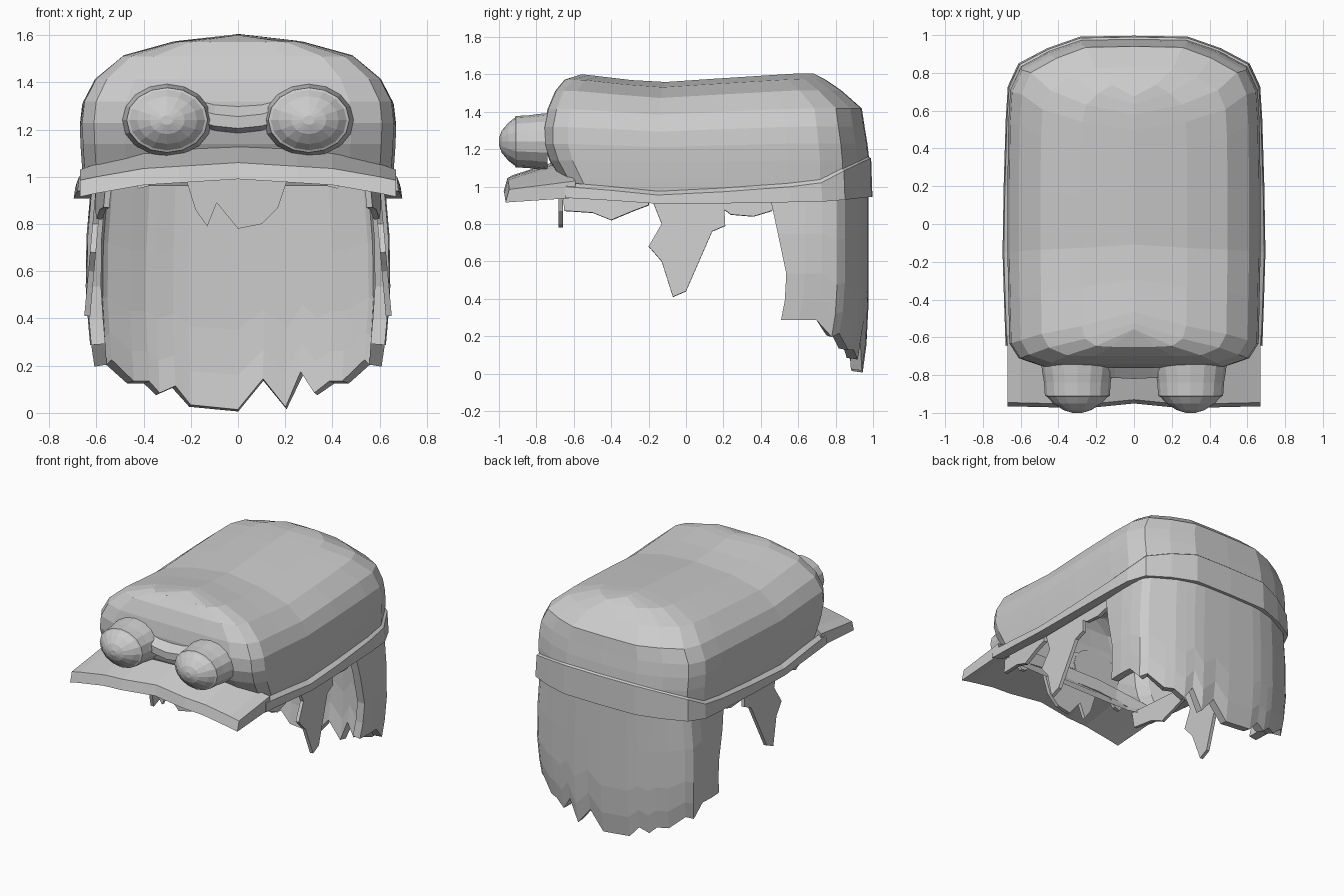
import bpy, bmesh, math
from mathutils import Vector

if bpy.data.objects.get("Cube"):
    bpy.data.objects.remove(bpy.data.objects["Cube"])

grey = bpy.data.materials.new("light_grey")
grey.use_nodes = True
colour = (0.6, 0.6, 0.6, 1)
grey.diffuse_color = colour
grey.node_tree.nodes["Principled BSDF"].inputs["Base Color"].default_value = colour


def interpolate(points, value):
    """Piecewise linear lookup, clamped at both ends."""
    if value <= points[0][0]:
        return points[0][1]
    for (a, low), (b, high) in zip(points, points[1:]):
        if value <= b:
            return low + (high - low) * (value - a) / (b - a)
    return points[-1][1]


def finish(name, bm, thickness=0):
    bmesh.ops.remove_doubles(bm, verts=bm.verts, dist=0.0005)
    bmesh.ops.recalc_face_normals(bm, faces=bm.faces)
    mesh = bpy.data.meshes.new(name)
    bm.to_mesh(mesh)
    bm.free()
    mesh.materials.append(grey)
    part = bpy.data.objects.new(name, mesh)
    bpy.context.collection.objects.link(part)
    if thickness:
        solid = part.modifiers.new("thickness", "SOLIDIFY")
        solid.thickness = thickness
        solid.offset = 0
    return part


def loft(name, sections, closed=True, caps=True, thickness=0):
    """Join sections of equal length with quads."""
    bm = bmesh.new()
    rows = [[bm.verts.new(p) for p in section] for section in sections]
    count = len(rows[0])
    for a, b in zip(rows, rows[1:]):
        for i in range(count if closed else count - 1):
            j = (i + 1) % count
            bm.faces.new((a[i], a[j], b[j], b[i]))
    if closed and caps:
        bm.faces.new(rows[0])
        bm.faces.new(rows[-1])
    return finish(name, bm, thickness)


def lock_of_hair(name, outline, place, thickness=0.025):
    """A flat cut-out lock, positioned by the place function."""
    bm = bmesh.new()
    bm.faces.new([bm.verts.new(place(u, v)) for u, v in outline])
    return finish(name, bm, thickness)


# Half of the cap's plan, from the middle of the front to the middle of the back
half_plan = [(0, -.77), (.28, -.77), (.48, -.765), (.61, -.72), (.66, -.64), (.665, -.4),
             (.67, -.15), (.67, .2), (.665, .55), (.655, .72), (.6, .84), (.45, .92),
             (.28, .98), (0, .985)]
plan = half_plan + [(-x, y) for x, y in half_plan[-2:0:-1]]

# Hollow crown: each level gives height, width scale, front y and back y
crown_top = [(-.55, 1.6), (-.17, 1.555), (.2, 1.58), (.6, 1.605)]
levels = [(0, .975, -.63, .97), (.12, .985, -.67, .98), (.28, .995, -.73, .98),
          (.42, 1, -.76, .97), (.56, .985, -.76, .955), (.71, .91, -.74, .94),
          (.86, .74, -.7, .83), (.955, .42, -.65, .74), (1, 0, -.56, .68)]
rings = []
for height, width, front, back in levels:
    ring = []
    for x, y in plan:
        y *= front / -.77 if y < 0 else back / .985
        z = .96 + height * (interpolate(crown_top, y) - .96)
        ring.append((x * width, y, z))
    rings.append(ring)
loft("cap_crown", rings, caps=False)

# Band around the sides and back, open where the visor joins
band_top = [(-.6, 1.02), (-.1, .97), (.7, 1.03), (.87, 1.12), (.98, 1.17)]
band_base = [(-.6, .94), (-.1, .905), (.75, .92), (.98, .945)]
band = []
for x, y in half_plan[4:] + [(-x, y) for x, y in half_plan[-2:3:-1]]:
    top, base = interpolate(band_top, y), interpolate(band_base, y)
    wide = interpolate([(-.6, 1.02), (-.2, 1.03), (.6, 1.01)], y)
    band.append([(x * .98, y * .98, top), (x * wide, y * 1.005, top - .02),
                 (x * (wide + .01), y * 1.012, base), (x * .93, y * .95, base)])
loft("cap_band", band)

# Visor, arched across its width
visor = []
for x in (-.67, -.6, -.4, -.25, 0, .25, .4, .6, .67):
    reach = abs(x)
    front = interpolate([(0, -.95), (.25, -.975), (.67, -.965)], reach)
    edge = interpolate([(0, 1.06), (.4, 1.035), (.6, 1), (.67, .985)], reach)
    back = interpolate([(0, 1.14), (.3, 1.13), (.5, 1.09), (.67, 1.03)], reach)
    hinge = interpolate([(0, -.68), (.5, -.65), (.67, -.59)], reach)
    visor.append([(x, front + .02, edge), (x, front, edge - .07),
                  (x, hinge, back - .09), (x, hinge, back)])
loft("visor", visor)

# Goggles: flanged cup and domed lens on each side, joined by a bridge
profile = [(-.74, 1.16), (-.79, 1.12), (-.84, 1.07), (-.91, 1.04), (-.915, .97),
           (-.95, .77), (-.985, .45), (-1, .15)]
for side, label in ((1, "left"), (-1, "right")):
    cup = []
    for y, scale in profile:
        ring = []
        for i in range(16):
            angle = math.tau * i / 16
            ring.append((side * (.3 + .165 * scale * math.cos(angle)), y,
                         1.24 + .132 * scale * math.sin(angle)))
        cup.append(ring)
    loft(label + "_goggle", cup)

bridge = [(x, -.82 + abs(x) * .05, 1.235 + x * x) for x in (-.2, -.1, 0, .1, .2)]
loft("goggle_bridge", [[(x, y + .07, z + .07), (x, y, z + .02), (x, y, z - .03),
                        (x, y + .07, z - .05)] for x, y, z in bridge])

# Long hair at the back: columns of x and ragged lower edge
tips = [(-.57, .22), (-.47, .13), (-.4, .13), (-.35, .08), (-.28, .11), (-.21, .03),
        (0, .01), (.11, .14), (.21, .02), (.28, .17), (.34, .08), (.41, .13),
        (.47, .13), (.57, .22)]
depth = [(0, .97), (.25, .965), (.4, .93), (.57, .85)]
side_columns = [(.6, .82, .2), (.61, .75, .29), (.615, .66, .29), (.61, .565, .29)]
columns = [(-x, y, z) for x, y, z in reversed(side_columns)]
columns += [(x, interpolate(depth, abs(x)), z) for x, z in tips] + side_columns
hair = []
for x, y, tip in columns:
    column = []
    for t, swell, lean in ((0, .96, 0), (.35, .995, 0), (.65, 1, 0), (.85, .985, -.01),
                           (1, .97, -.03)):
        sweep = -.1 * max(0, 1 - 1.5 * t) if y < .6 else 0
        column.append((x * swell, y + lean + sweep - .025, .99 + (tip - .99) * t))
    hair.append(column)
loft("back_hair", hair, closed=False, thickness=.06)

# Side locks and short fringes, mirrored
long_lock = [(-.2, .98), (-.17, .9), (-.13, .8), (-.2, .68), (-.13, .6), (-.07, .41),
             (0, .44), (.14, .76), (.21, .79), (.2, .98)]
front_fringe = [(-.66, .98), (-.65, .87), (-.5, .86), (-.4, .82), (-.28, .87), (-.2, .9),
                (-.2, .98)]
rear_fringe = [(.2, .98), (.2, .88), (.24, .85), (.36, .84), (.46, .87), (.5, .98)]
for side, label in ((1, "left"), (-1, "right")):
    def outward(y, z):
        inset = interpolate([(-.65, .55), (-.25, .59)], y)
        return Vector((side * (inset + .09 * (.95 - z)), y, z))
    lock_of_hair(label + "_long_lock", long_lock, outward)
    lock_of_hair(label + "_front_fringe", front_fringe, outward)
    lock_of_hair(label + "_rear_fringe", rear_fringe, outward)
    lock_of_hair(label + "_brow_lock", [(.34, 1.02), (.38, .96), (.42, .95), (.48, 1.02)],
                 lambda x, z: (side * x, -.66, z))

# Forelock under the visor
forelock = [(-.23, 1.02), (-.18, .86), (-.13, .79), (-.09, .89), (0, .78), (.1, .8),
            (.17, .87), (.22, 1.02)]
lock_of_hair("forelock", forelock, lambda x, z: (x, -.67, z))
